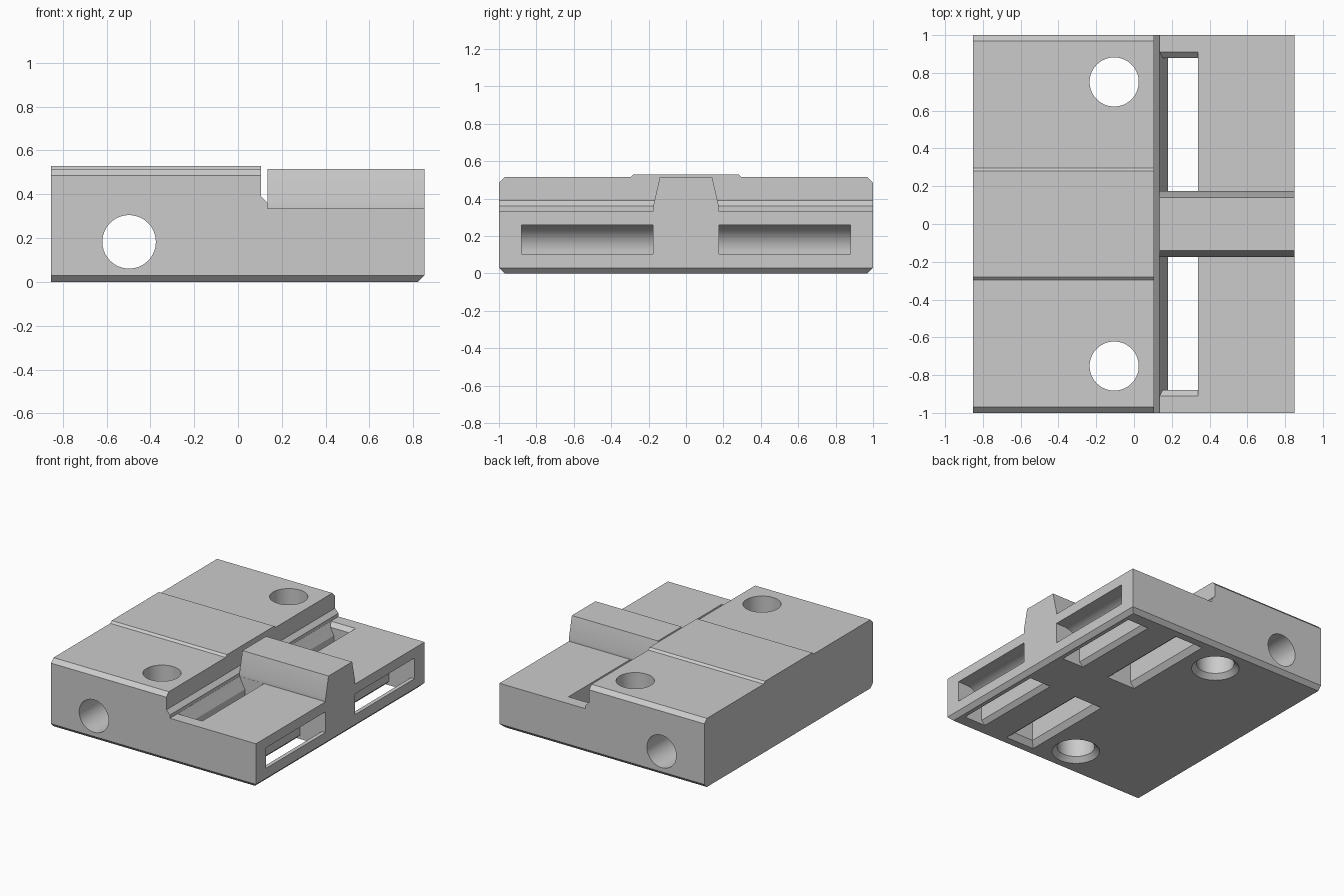
import bpy, bmesh, math

if "Cube" in bpy.data.objects:
    bpy.data.objects.remove(bpy.data.objects["Cube"], do_unlink=True)

grey = bpy.data.materials.new("plain_grey")
grey.use_nodes = True
grey.diffuse_color = (0.6, 0.6, 0.6, 1)
grey.node_tree.nodes["Principled BSDF"].inputs["Base Color"].default_value = (0.6, 0.6, 0.6, 1)


def loft(name, rings):
    """Closed solid through matching rings of points."""
    bm = bmesh.new()
    loops = [[bm.verts.new(p) for p in ring] for ring in rings]
    bm.faces.new(loops[0])
    bm.faces.new(loops[-1])
    n = len(loops[0])
    for a, b in zip(loops, loops[1:]):
        for i in range(n):
            j = (i + 1) % n
            bm.faces.new((a[i], a[j], b[j], b[i]))
    bmesh.ops.recalc_face_normals(bm, faces=bm.faces)
    mesh = bpy.data.meshes.new(name)
    bm.to_mesh(mesh)
    bm.free()
    mesh.materials.append(grey)
    obj = bpy.data.objects.new(name, mesh)
    bpy.context.collection.objects.link(obj)
    return obj


def along_x(name, yz, x0, x1):
    return loft(name, [[(x, y, z) for y, z in yz] for x in (x0, x1)])


def along_y(name, xz, y0, y1):
    return loft(name, [[(x, y, z) for x, z in xz] for y in (y0, y1)])


def circle(cx, cy, r, n=64):
    return [(cx + r * math.cos(math.tau * i / n), cy + r * math.sin(math.tau * i / n))
            for i in range(n)]


def combine(target, tool, operation):
    mod = target.modifiers.new(operation.lower(), 'BOOLEAN')
    mod.operation = operation
    mod.solver = 'EXACT'
    mod.object = tool
    bpy.context.view_layer.objects.active = target
    bpy.ops.object.modifier_apply(modifier=mod.name)
    bpy.data.objects.remove(tool, do_unlink=True)


# Block: stepped lengthwise profile, trimmed by the chamfered end outline
block = along_y("clamp_block", [(-.853, 0), (.82, 0), (.85, .03), (.85, .335), (.135, .335),
                                (.135, .36), (.105, .39), (.105, .53), (-.853, .53)], -1.1, 1.1)
half = [(.97, 0), (1, .03), (1, .485), (.97, .515), (.297, .515), (.28, .53)]
outline = half + [(-y, z) for y, z in reversed(half)]
combine(block, along_x("outline", outline, -1, 1), 'INTERSECT')

# Tapered ridge on the lower deck
ridge = [(-.175, .3), (.175, .3), (.175, .36), (.14, .515), (-.14, .515), (-.175, .36)]
combine(block, along_x("ridge", ridge, .135, .85), 'UNION')

# Curved strap channel profile, from the side window down to the underside
arc = [(.78 - .14 * math.cos(t), .12 + .14 * math.sin(t))
       for t in (math.pi / 2 * i / 16 for i in range(17))]
channel = [(.79, -.01), (.79, .06), (.82, .105), (.9, .105), (.9, .26)]
channel += arc[::-1] + [(.64, .03), (.6, -.01)]

# Upright slot levels: z, x range, y range, with flared mouths
levels = [(-.01, .14, .40, .176, .92), (.04, .18, .34, .176, .88), (.25, .18, .34, .176, .88),
          (.305, .151, .34, .176, .88), (.335, .136, .34, .176, .91), (.36, .136, .34, .176, .91)]

for side in (-1, 1):
    combine(block, along_y("channel", channel, side * .176, side * .88), 'DIFFERENCE')
    rings = [[(a, side * c, z), (b, side * c, z), (b, side * d, z), (a, side * d, z)]
             for z, a, b, c, d in levels]
    combine(block, loft("slot", rings), 'DIFFERENCE')
    # Bolt hole with a countersunk underside
    bore = [[(x, y, z) for x, y in circle(-.105, side * .752, r)]
            for z, r in ((-.01, .175), (.035, .13), (.6, .13))]
    combine(block, loft("bolt_hole", bore), 'DIFFERENCE')

# Rod hole running from front to back
combine(block, along_y("rod_hole", circle(-.497, .183, .122), -1.2, 1.2), 'DIFFERENCE')

block.select_set(True)
bpy.context.view_layer.objects.active = block
bpy.ops.object.shade_smooth_by_angle(angle=math.radians(20))
